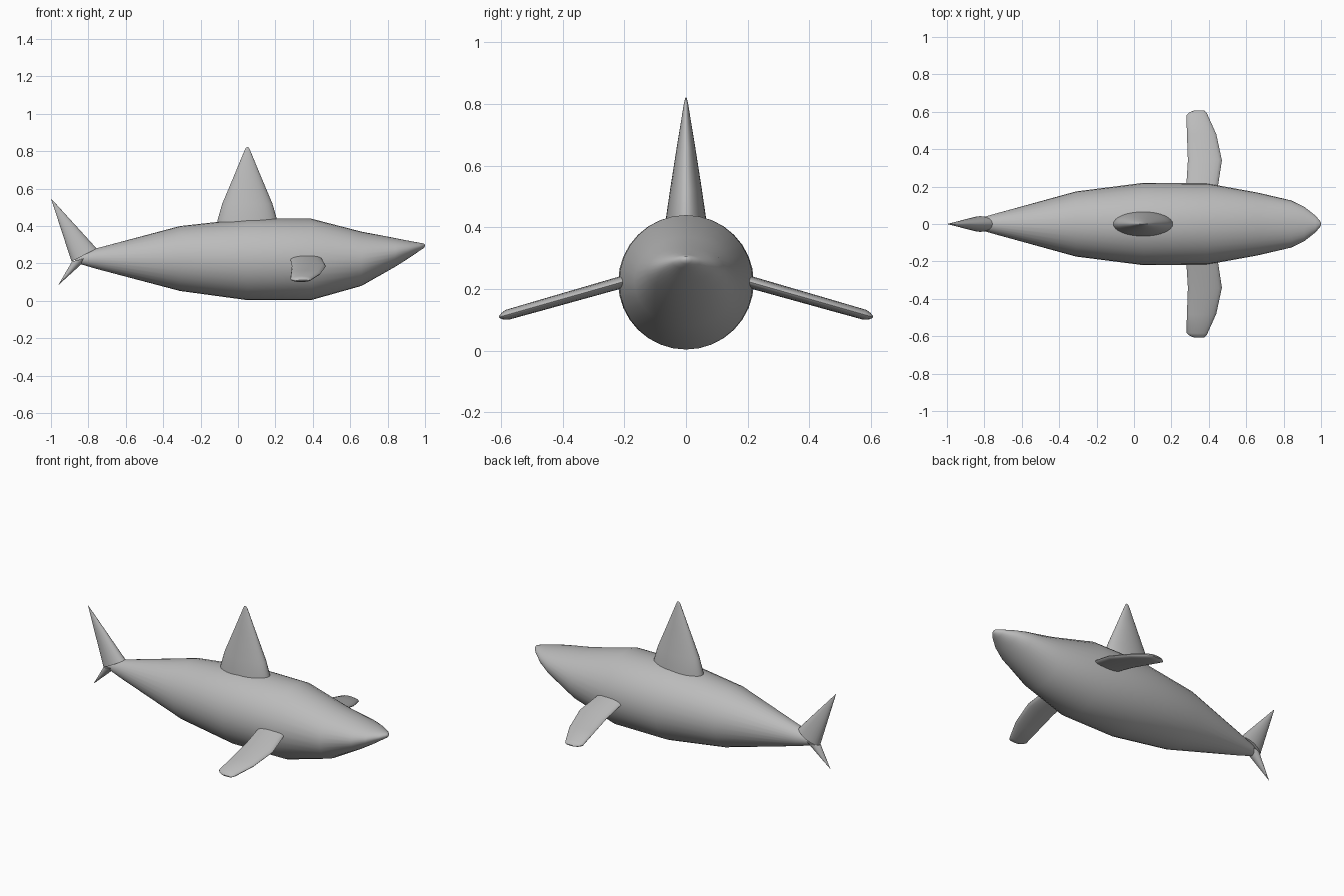
import bpy
import bmesh
from math import sin, cos, pi, radians
from mathutils import Vector

if "Cube" in bpy.data.objects:
    bpy.data.objects.remove(bpy.data.objects["Cube"])

GREY = (0.5, 0.5, 0.5, 1)
skin = bpy.data.materials.new("grey skin")
skin.use_nodes = True
skin.diffuse_color = GREY
skin.node_tree.nodes["Principled BSDF"].inputs["Base Color"].default_value = GREY


def loft(name, rings, sides):
    """Skin a row of ellipses, each given as (centre, half axis, half axis)."""
    bm = bmesh.new()
    rows = []
    for centre, u, v in rings:
        c, u, v = Vector(centre), Vector(u), Vector(v)
        angles = [2 * pi * i / sides for i in range(sides)]
        rows.append([bm.verts.new(c + u * cos(a) + v * sin(a)) for a in angles])
    for a, b in zip(rows, rows[1:]):
        for i in range(sides):
            j = (i + 1) % sides
            bm.faces.new((a[i], a[j], b[j], b[i]))
    bm.faces.new(rows[0])
    bm.faces.new(rows[-1])
    bmesh.ops.recalc_face_normals(bm, faces=bm.faces)
    mesh = bpy.data.meshes.new(name)
    bm.to_mesh(mesh)
    bm.free()
    mesh.materials.append(skin)
    obj = bpy.data.objects.new(name, mesh)
    bpy.context.collection.objects.link(obj)
    bpy.ops.object.select_all(action="DESELECT")
    obj.select_set(True)
    bpy.context.view_layer.objects.active = obj
    bpy.ops.object.shade_smooth_by_angle(angle=radians(50))
    return obj


# Body: x, belly height, back height, half width
stations = [
    (-0.87, 0.205, 0.245, 0.018), (-0.76, 0.172, 0.28, 0.05),
    (-0.31, 0.053, 0.4, 0.174), (0.05, 0.004, 0.44, 0.22),
    (0.39, 0.004, 0.44, 0.217), (0.66, 0.08, 0.37, 0.168),
    (0.84, 0.182, 0.336, 0.126), (0.91, 0.226, 0.322, 0.092),
    (0.97, 0.267, 0.311, 0.045), (0.993, 0.282, 0.307, 0.018),
    (1.0, 0.292, 0.3, 0.004)]
loft("body", [((x, 0, (lo + hi) / 2), (0, w, 0), (0, 0, (hi - lo) / 2))
              for x, lo, hi, w in stations], 32)

# Dorsal fin: height, half length, half thickness
dorsal = [(0.36, 0.165, 0.067), (0.43, 0.16, 0.065), (0.52, 0.134, 0.052),
          (0.66, 0.075, 0.03), (0.8, 0.017, 0.007), (0.818, 0.009, 0.003),
          (0.822, 0.002, 0.001)]
loft("dorsal_fin", [((0.05, 0, z), (l, 0, 0), (0, t, 0)) for z, l, t in dorsal], 32)

# Pectoral fins: reach, trailing edge, leading edge, half thickness
pectoral = [(0.15, 0.278, 0.435, 0.02), (0.21, 0.28, 0.45, 0.019),
            (0.34, 0.288, 0.47, 0.018), (0.48, 0.283, 0.44, 0.017),
            (0.58, 0.28, 0.395, 0.016), (0.595, 0.295, 0.388, 0.011),
            (0.606, 0.318, 0.375, 0.003)]
for side, name in ((-1, "pectoral_fin_front"), (1, "pectoral_fin_back")):
    loft(name, [((((a + b) / 2), side * y, 0.222 - 0.285 * (y - 0.21)),
                 ((b - a) / 2, 0, 0), (0, side * 0.28 * t, t))
                for y, a, b, t in pectoral], 20)


# Tail lobes: tapered spikes from an oval root to a sharp tip
def tail_lobe(name, root, half_length, half_width, tip):
    u, v = Vector(half_length), Vector((0, half_width, 0))
    root, tip = Vector(root), Vector(tip)
    loft(name, [(root.lerp(tip, f), u * (1 - f), v * (1 - f))
                for f in (0, 0.5, 0.985)], 24)


tail_lobe("tail_upper_lobe", (-0.823, 0, 0.245), (0.067, 0, 0.035), 0.042, (-1.0, 0, 0.548))
tail_lobe("tail_lower_lobe", (-0.842, 0, 0.222), (0.045, 0, 0.011), 0.034, (-0.962, 0, 0.083))
